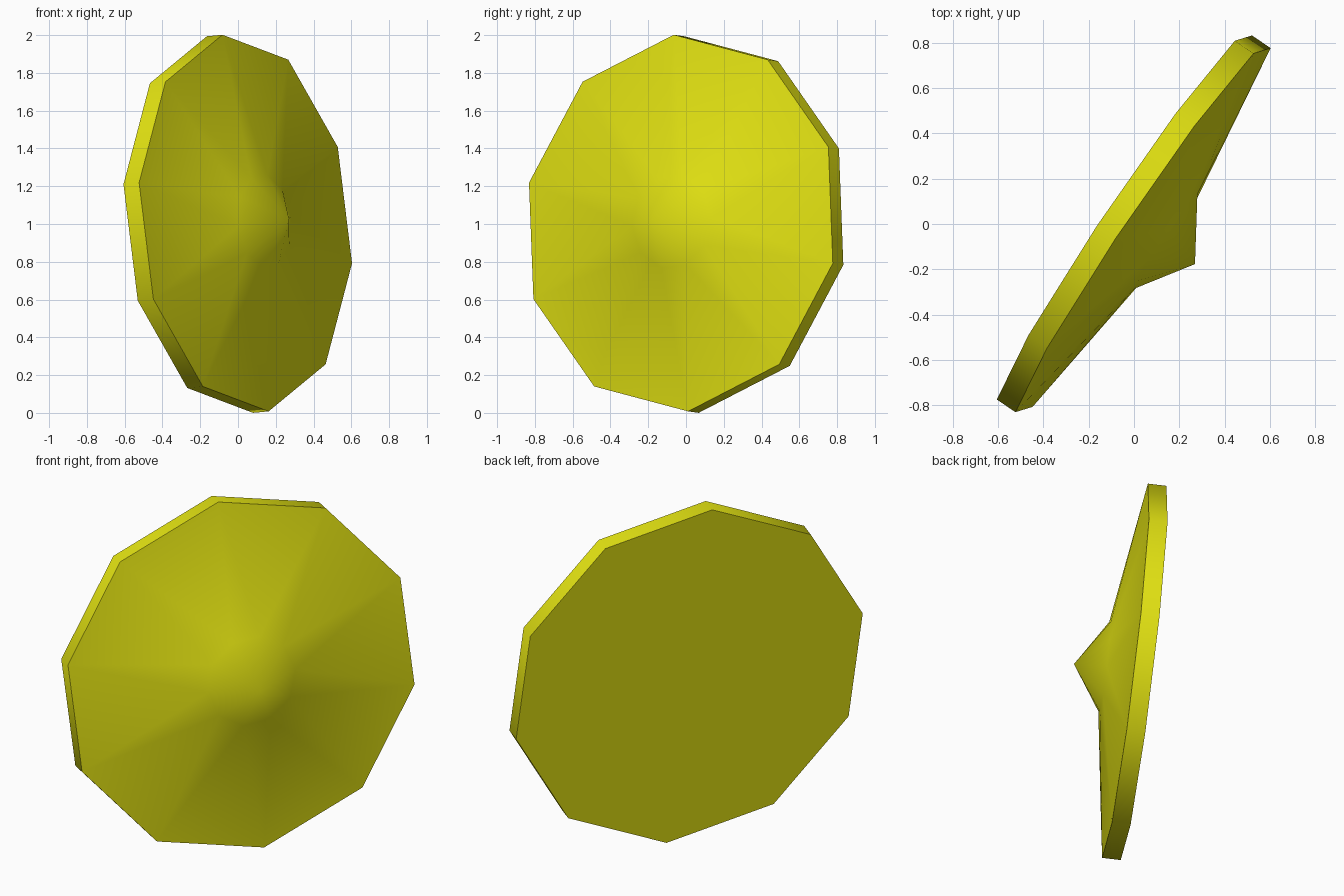
import bpy, bmesh, math
from mathutils import Matrix, Vector

if "Cube" in bpy.data.objects:
    bpy.data.objects.remove(bpy.data.objects["Cube"])

SIDES = 10
STEP = math.tau / SIDES

# Tilted frame: u runs across the dish, w runs up it, n points out of the front
n = Vector((0.825, -0.557, 0.08)).normalized()
u = Vector((-n.y, n.x, 0)).normalized()
w = n.cross(u)
frame = Matrix((u, w, n)).transposed().to_4x4()
frame.translation = Vector((0.04, -0.027, 1.005))

yellow = bpy.data.materials.new("yellow")
yellow.diffuse_color = (0.76, 0.76, 0.006, 1)
yellow.use_nodes = True
yellow.node_tree.nodes["Principled BSDF"].inputs["Base Color"].default_value = yellow.diffuse_color

bm = bmesh.new()


def ring(radius, depth, turn, shift=0.0):
    return [bm.verts.new(frame @ Vector((radius * math.cos(turn + i * STEP) + shift,
                                         radius * math.sin(turn + i * STEP), depth)))
            for i in range(SIDES)]


def bridge(a, b):
    for i in range(SIDES):
        j = (i + 1) % SIDES
        bm.faces.new((a[i], a[j], b[j], b[i]))


# Flat back, straight rim, shallow front slope and steeper central tip
TURN = math.radians(-12.3)
back = ring(1.005, -0.1, TURN)
front = ring(1.005, 0.0, TURN)
collar = ring(0.252, 0.112, TURN + STEP / 2, 0.016)
tip = bm.verts.new(frame @ Vector((0.004, 0, 0.275)))

bm.faces.new(back[::-1])
bridge(back, front)
# The collar is turned by half a step, so the slope is a band of triangles
for i in range(SIDES):
    j = (i + 1) % SIDES
    bm.faces.new((front[i], front[j], collar[i]))
    bm.faces.new((front[j], collar[j], collar[i]))
    bm.faces.new((collar[i], collar[j], tip))
bmesh.ops.recalc_face_normals(bm, faces=bm.faces)

mesh = bpy.data.meshes.new("pointed_disc")
bm.to_mesh(mesh)
bm.free()
mesh.materials.append(yellow)
disc = bpy.data.objects.new("pointed_disc", mesh)
bpy.context.collection.objects.link(disc)

# Smooth the rim and cone, keep the rim edges sharp
bpy.context.view_layer.objects.active = disc
disc.select_set(True)
bpy.ops.object.shade_smooth_by_angle(angle=math.radians(45))
